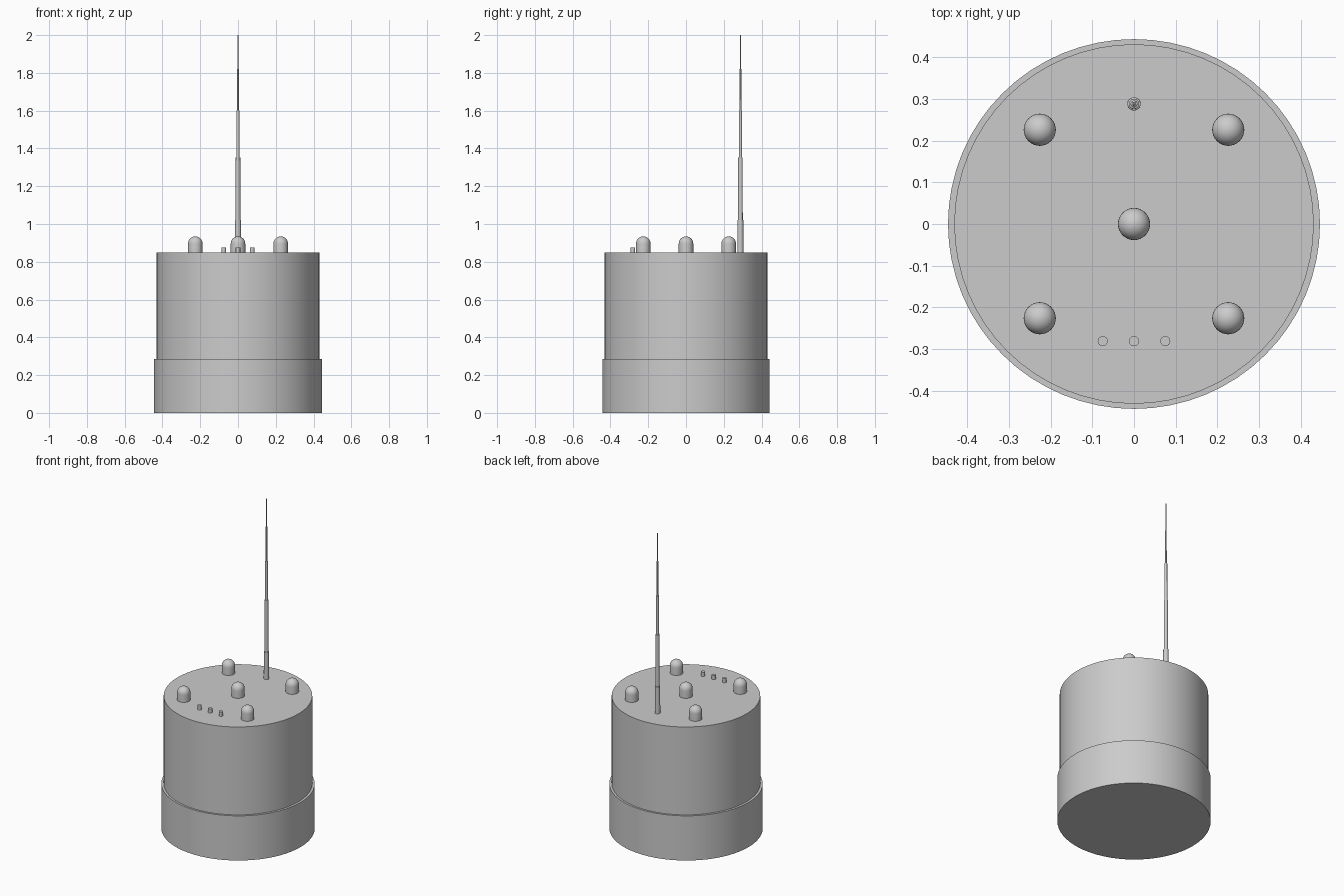
import bpy, math

if "Cube" in bpy.data.objects:
    bpy.data.objects.remove(bpy.data.objects["Cube"])

# one plain grey for the whole model
grey = bpy.data.materials.new("plain_grey")
grey.diffuse_color = (0.6, 0.6, 0.6, 1)
grey.use_nodes = True
grey.node_tree.nodes["Principled BSDF"].inputs["Base Color"].default_value = grey.diffuse_color


def lathe(name, profile, loc=(0, 0, 0), sides=32, scale_y=1.0):
    """Revolve (radius, z) points round z; radius 0 makes a pole, ends get capped."""
    verts, faces, rings = [], [], []
    for r, z in profile:
        count = 1 if r == 0 else sides
        rings.append(list(range(len(verts), len(verts) + count)))
        for i in range(count):
            a = 2 * math.pi * i / sides
            verts.append((r * math.cos(a), r * math.sin(a) * scale_y, z))
    for lo, hi in zip(rings, rings[1:]):
        for i in range(sides):
            j = (i + 1) % sides
            if len(hi) == 1:
                faces.append((lo[i], lo[j], hi[0]))
            else:
                faces.append((lo[i], lo[j], hi[j], hi[i]))
    faces.append(rings[0][::-1])
    if len(rings[-1]) > 1:
        faces.append(rings[-1])
    mesh = bpy.data.meshes.new(name)
    mesh.from_pydata(verts, [], faces)
    mesh.materials.append(grey)
    ob = bpy.data.objects.new(name, mesh)
    ob.location = loc
    bpy.context.collection.objects.link(ob)
    bpy.ops.object.select_all(action='DESELECT')
    ob.select_set(True)
    bpy.context.view_layer.objects.active = ob
    bpy.ops.object.shade_smooth_by_angle(angle=math.radians(30))
    return ob


TOP = 0.849

# canister: wide base sleeve and main body
lathe("base_sleeve", [(0.446, 0), (0.446, 0.286)], sides=64, scale_y=0.994)
lathe("main_body", [(0.431, 0.02), (0.431, TOP)], sides=64)

# domed knobs: one in the middle, four round it
R = 0.0385
dome = [(R, TOP - 0.005)]
for k in range(8):
    a = k * math.pi / 16
    dome.append((R * math.cos(a), 0.896 + R * math.sin(a)))
dome.append((0, 0.896 + R))
lathe("centre_knob", dome)
for sx, side in ((-1, "left"), (1, "right")):
    for sy, end in ((-1, "front"), (1, "back")):
        lathe(f"{end}_{side}_knob", dome, (0.226 * sx, 0.226 * sy, 0))

# three small pins at the front
for i in (-1, 0, 1):
    lathe(f"pin_{i + 2}", [(0.012, TOP - 0.005), (0.012, 0.876)],
          (0.075 * i, -0.281, 0), sides=24)

# telescopic aerial, stepping in at each section
lathe("aerial", [(0.016, TOP - 0.005), (0.0155, 1.021), (0.0125, 1.022),
                 (0.012, 1.352), (0.0085, 1.353), (0.008, 1.60),
                 (0.005, 1.601), (0.0048, 1.82), (0.003, 1.821), (0.003, 2.0)],
      (0, 0.288, 0), sides=24)
